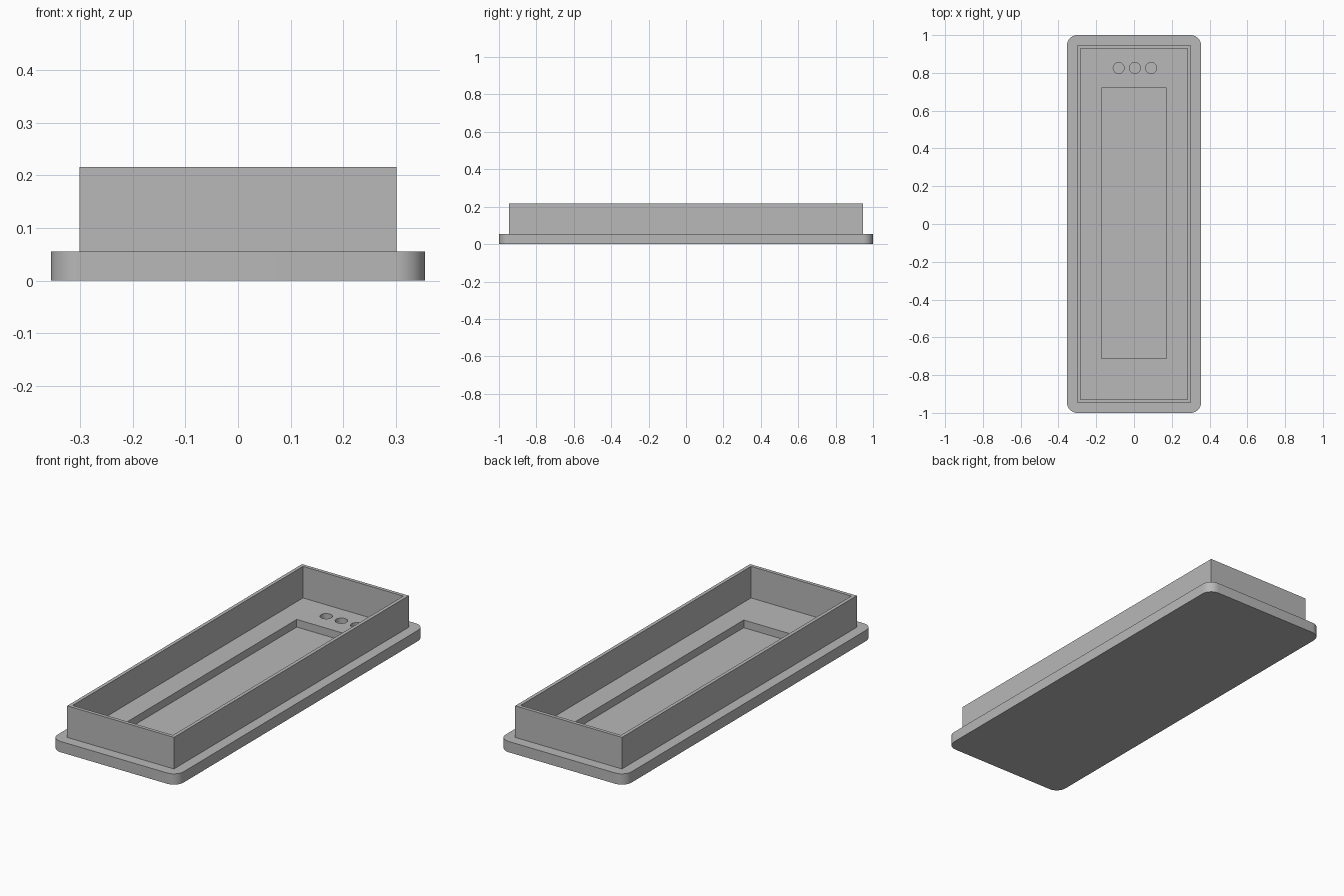
import bpy
import math

default = bpy.data.objects.get("Cube")
if default:
    bpy.data.objects.remove(default, do_unlink=True)

grey = bpy.data.materials.new("plain grey")
grey.use_nodes = True
colour = (0.48, 0.48, 0.48, 1)
grey.diffuse_color = colour
grey.node_tree.nodes["Principled BSDF"].inputs["Base Color"].default_value = colour


def finish(name):
    ob = bpy.context.object
    ob.name = name
    ob.data.materials.clear()
    ob.data.materials.append(grey)
    return ob


def box(name, half_x, half_y, z0, z1, y=0):
    bpy.ops.mesh.primitive_cube_add(size=2, location=(0, y, (z0 + z1) / 2))
    bpy.context.object.scale = (half_x, half_y, (z1 - z0) / 2)
    bpy.ops.object.transform_apply(location=True, rotation=True, scale=True)
    return finish(name)


def apply(ob, mod):
    bpy.context.view_layer.objects.active = ob
    bpy.ops.object.modifier_apply(modifier=mod.name)


def combine(target, tool, operation):
    mod = target.modifiers.new(tool.name, "BOOLEAN")
    mod.operation = operation
    mod.solver = "EXACT"
    mod.object = tool
    apply(target, mod)
    bpy.data.objects.remove(tool, do_unlink=True)


BASE_TOP, RIM_TOP, POCKET_FLOOR = 0.055, 0.216, 0.016
RIM_X, RIM_Y, WALL = 0.301, 0.946, 0.018

# Base plate with rounded vertical corners
tray = box("tray", 0.355, 1.0, 0, BASE_TOP)
weights = tray.data.attributes.new("bevel_weight_edge", "FLOAT", "EDGE")
for edge in tray.data.edges:
    a, b = (tray.data.vertices[i].co for i in edge.vertices)
    weights.data[edge.index].value = float(abs(a.z - b.z) > 0.01)
bevel = tray.modifiers.new("round corners", "BEVEL")
bevel.limit_method = "WEIGHT"
bevel.width = 0.055
bevel.segments = 10
apply(tray, bevel)

# Raised rim, hollowed down to the plate
combine(tray, box("rim", RIM_X, RIM_Y, BASE_TOP / 2, RIM_TOP), "UNION")
combine(tray, box("cavity", RIM_X - WALL, RIM_Y - WALL, BASE_TOP, 0.3), "DIFFERENCE")

# Long recess in the floor
combine(tray, box("recess", 0.172, 0.715, POCKET_FLOOR, 0.1, y=0.004), "DIFFERENCE")

# Row of three round holes
for i in (-1, 0, 1):
    bpy.ops.mesh.primitive_cylinder_add(
        vertices=40, radius=0.029, depth=0.1 - POCKET_FLOOR,
        location=(0.005 + 0.086 * i, 0.826, (0.1 + POCKET_FLOOR) / 2))
    combine(tray, finish("hole"), "DIFFERENCE")

# Smooth curves, keep edges sharp
bpy.ops.object.select_all(action="DESELECT")
tray.select_set(True)
bpy.context.view_layer.objects.active = tray
bpy.ops.object.shade_smooth_by_angle(angle=math.radians(30))
